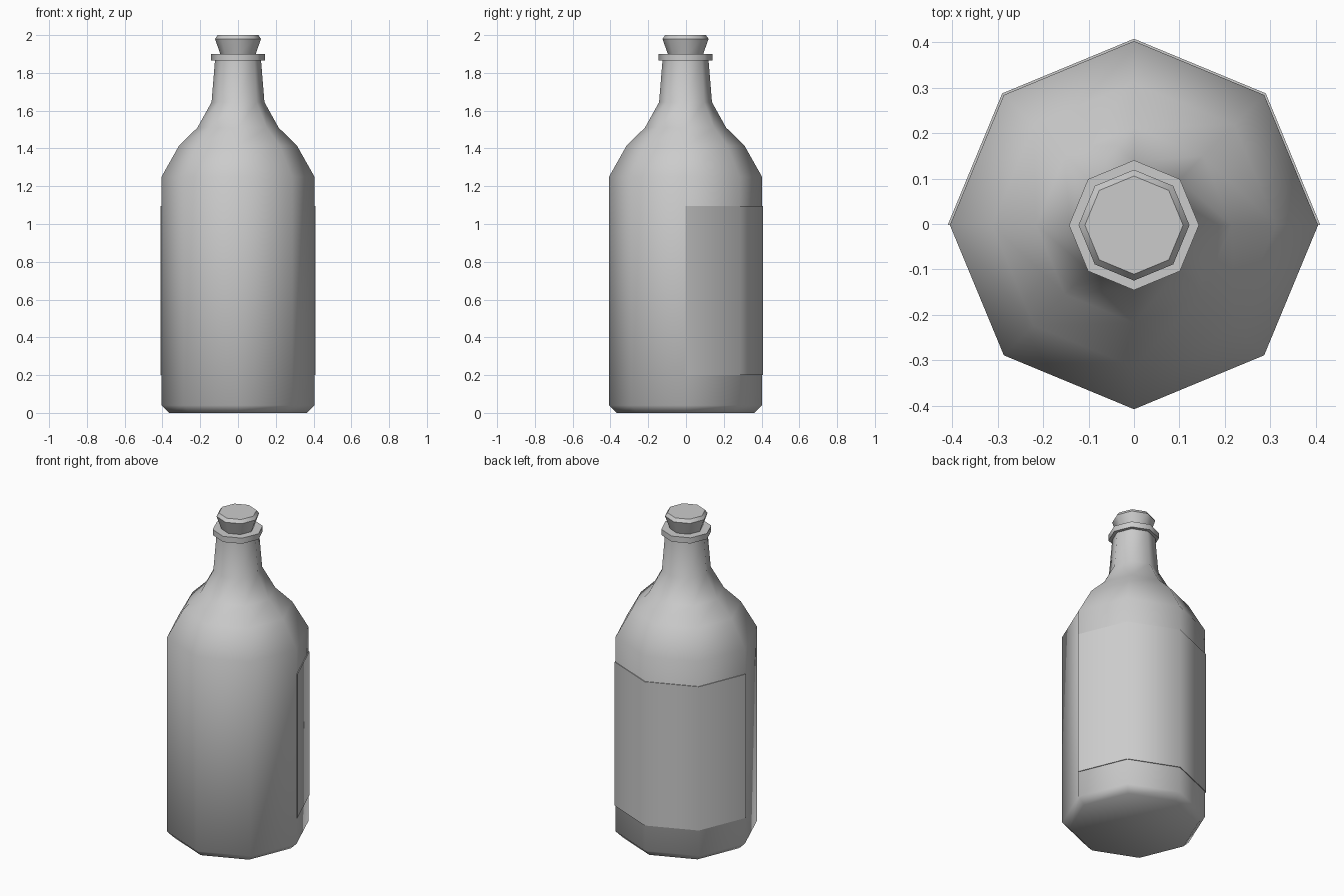
import bpy, bmesh
from math import cos, sin, pi, radians

if "Cube" in bpy.data.objects:
    bpy.data.objects.remove(bpy.data.objects["Cube"])

SIDES = 8
Y_OFF = -0.0025  # label thickness pushes the body slightly forward


def ring_verts(bm, r, z, count):
    return [bm.verts.new((r * cos(2 * pi * i / SIDES),
                          r * sin(2 * pi * i / SIDES) + Y_OFF, z)) for i in range(count)]


def finish(bm, name):
    bmesh.ops.recalc_face_normals(bm, faces=bm.faces)
    mesh = bpy.data.meshes.new(name)
    bm.to_mesh(mesh)
    bm.free()
    ob = bpy.data.objects.new(name, mesh)
    bpy.context.collection.objects.link(ob)
    bpy.ops.object.select_all(action='DESELECT')
    ob.select_set(True)
    bpy.context.view_layer.objects.active = ob
    bpy.ops.object.shade_smooth_by_angle(angle=radians(50))
    return ob


def lathe(name, profile):
    bm = bmesh.new()
    rings = [ring_verts(bm, r, z, SIDES) for r, z in profile]
    for a, b in zip(rings, rings[1:]):
        for i in range(SIDES):
            j = (i + 1) % SIDES
            bm.faces.new((a[i], a[j], b[j], b[i]))
    bm.faces.new(rings[0])
    bm.faces.new(rings[-1])
    return finish(bm, name)


# Bottle body with shoulder, neck and lip
lathe("bottle", [(0.365, 0), (0.405, 0.04), (0.405, 1.25), (0.312, 1.415),
                 (0.215, 1.51), (0.14, 1.645), (0.122, 1.865), (0.143, 1.865),
                 (0.143, 1.90), (0.115, 1.90)])

# Tapered stopper
lathe("stopper", [(0.09, 1.89), (0.122, 1.98), (0.108, 2.0)])

# Label wrapped round the back half, with thin rims
bm = bmesh.new()
strips = [ring_verts(bm, r, z, SIDES // 2 + 1)
          for r, z in [(0.404, 0.2), (0.41, 0.2), (0.41, 1.095), (0.404, 1.095)]]
for a, b in zip(strips, strips[1:]):
    for i in range(SIDES // 2):
        bm.faces.new((a[i], a[i + 1], b[i + 1], b[i]))
for end in (0, -1):
    bm.faces.new([s[end] for s in strips])
finish(bm, "label")
